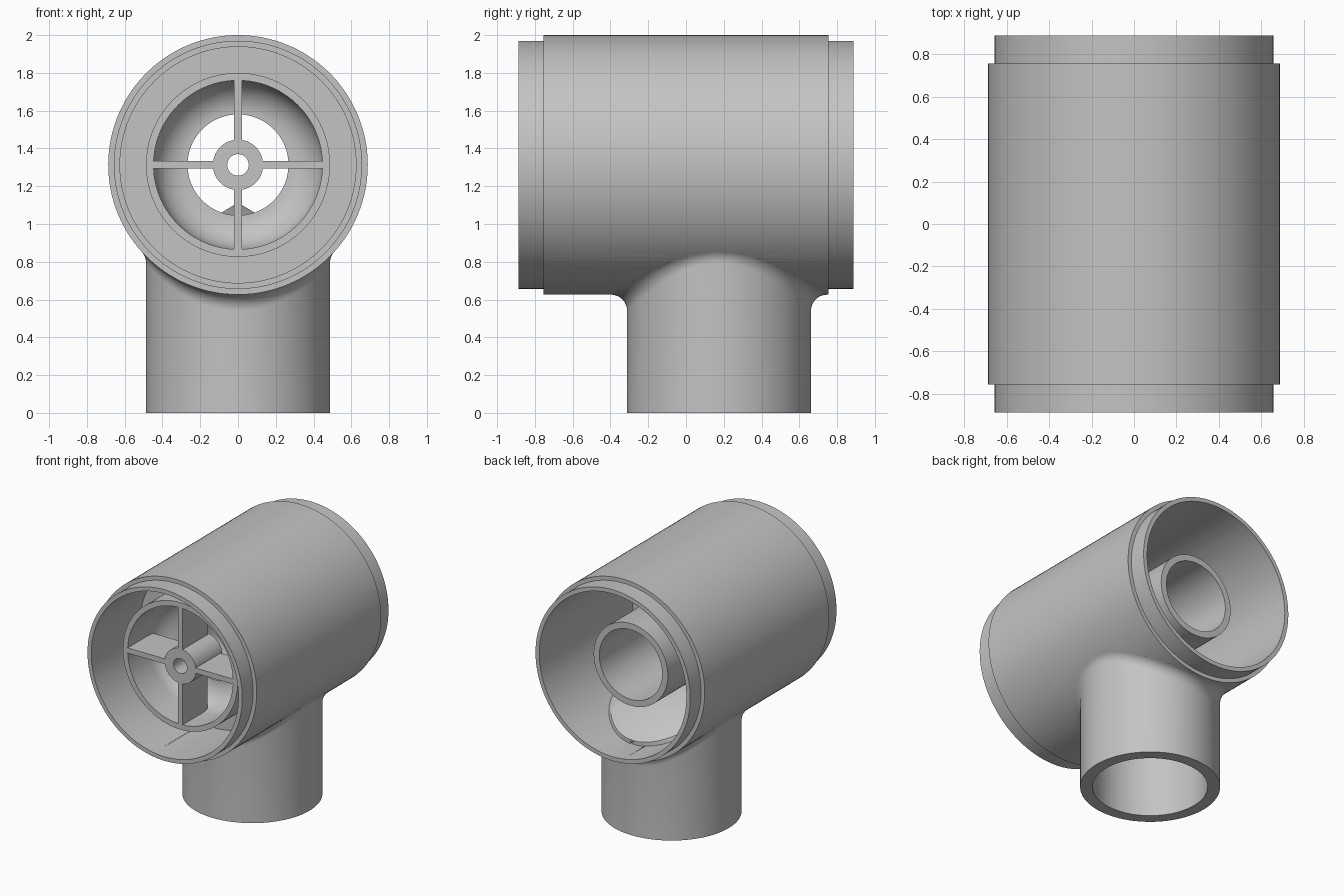
import bpy, bmesh
from math import sin, cos, pi, sqrt, radians
from mathutils import Vector, Matrix

AXIS_Z = 1.313      # height of the horizontal barrel axis
PIPE_Y = 0.175      # position of the vertical pipe axis
SEG = 128

if "Cube" in bpy.data.objects:
    bpy.data.objects.remove(bpy.data.objects["Cube"], do_unlink=True)

grey = bpy.data.materials.new("plain_grey")
grey.use_nodes = True
colour = (0.55, 0.55, 0.55, 1)
grey.diffuse_color = colour
grey.node_tree.nodes["Principled BSDF"].inputs["Base Color"].default_value = colour


def make_object(name, bm):
    bmesh.ops.remove_doubles(bm, verts=bm.verts, dist=1e-5)
    bmesh.ops.recalc_face_normals(bm, faces=bm.faces)
    mesh = bpy.data.meshes.new(name)
    bm.to_mesh(mesh)
    bm.free()
    mesh.materials.append(grey)
    ob = bpy.data.objects.new(name, mesh)
    bpy.context.collection.objects.link(ob)
    return ob


def bridge(bm, a, b):
    for i in range(len(a)):
        j = (i + 1) % len(a)
        quad = list(dict.fromkeys((a[i], a[j], b[j], b[i])))
        bm.faces.new(quad)


def lathe(name, profile):
    """Turn a closed (radius, y) profile around the barrel axis."""
    bm = bmesh.new()
    rings = []
    for r, y in profile:
        if r == 0:
            rings.append([bm.verts.new((0, y, AXIS_Z))] * SEG)
        else:
            rings.append([bm.verts.new((r * cos(2 * pi * i / SEG), y,
                                        AXIS_Z + r * sin(2 * pi * i / SEG)))
                          for i in range(SEG)])
    for k, ring in enumerate(rings):
        nxt = rings[(k + 1) % len(rings)]
        if not (profile[k][0] == 0 and profile[(k + 1) % len(rings)][0] == 0):
            bridge(bm, ring, nxt)
    return make_object(name, bm)


def flared_pipe(name, pipe_r, barrel_r, fillet, bottom, steps=10):
    """Vertical pipe solid that blends into a barrel with a rolling-ball fillet."""
    bm = bmesh.new()
    rows = [[] for _ in range(steps + 3)]
    for i in range(SEG):
        c, s = cos(2 * pi * i / SEG), sin(2 * pi * i / SEG)
        reach = pipe_r + fillet
        x = reach * c
        drop = sqrt((barrel_r + fillet) ** 2 - x * x)
        ball = Vector((x, PIPE_Y + reach * s, AXIS_Z - drop))
        to_pipe = Vector((-c, -s, 0))
        to_barrel = Vector((-x, 0, drop)).normalized()
        rows[0].append(bm.verts.new((pipe_r * c, PIPE_Y + pipe_r * s, bottom)))
        for k in range(steps + 1):
            rows[k + 1].append(bm.verts.new(
                ball + fillet * to_pipe.slerp(to_barrel, k / steps)))
        rows[-1].append(bm.verts.new(ball + to_barrel * (fillet + 0.03)))
    for a, b in zip(rows, rows[1:]):
        bridge(bm, a, b)
    for row, height in ((rows[0], bottom), (rows[-1], AXIS_Z - 0.2)):
        tip = bm.verts.new((0, PIPE_Y, height))
        bridge(bm, row, [tip] * SEG)
    return make_object(name, bm)


def combine(target, tool, operation):
    mod = target.modifiers.new(operation, 'BOOLEAN')
    mod.operation, mod.solver, mod.object = operation, 'EXACT', tool
    bpy.context.view_layer.objects.active = target
    bpy.ops.object.modifier_apply(modifier=mod.name)
    bpy.data.objects.remove(tool, do_unlink=True)


def smooth(ob):
    bpy.ops.object.select_all(action='DESELECT')
    ob.select_set(True)
    bpy.context.view_layer.objects.active = ob
    bpy.ops.object.shade_smooth_by_angle(angle=radians(30))


# Hollow tee body: stepped barrel, filleted branch pipe, then both bores
body = lathe("tee_body", [(0, -0.887), (0.657, -0.887), (0.657, -0.755),
                          (0.687, -0.755), (0.687, 0.755), (0.657, 0.755),
                          (0.657, 0.887), (0, 0.887)])
combine(body, flared_pipe("branch_pipe", 0.487, 0.687, 0.085, 0), 'UNION')
combine(body, lathe("barrel_bore", [(0, -1), (0.625, -1), (0.625, 1), (0, 1)]),
        'DIFFERENCE')
combine(body, flared_pipe("branch_bore", 0.40, 0.625, 0.065, -0.1), 'DIFFERENCE')

# Inner cup with bowl floor, dividing wall and rear tube
bowl = [(0.267 + 0.18 * sin(a), -0.46 + 0.18 * cos(a))
        for a in (pi / 2 * k / 14 for k in range(15))]
insert = lathe("cup_and_inner_tube",
               [(0.447, -0.70), (0.487, -0.70), (0.487, -0.30), (0.63, -0.30),
                (0.63, -0.24), (0.315, -0.24), (0.315, 0.67), (0.267, 0.67)] + bowl)

# Guide hub held by four spokes
hub = lathe("guide_hub", [(0.057, -0.70), (0.133, -0.70),
                          (0.133, -0.38), (0.057, -0.38)])
bm = bmesh.new()
for k in range(4):
    place = (Matrix.Translation((0, -0.55, AXIS_Z)) @ Matrix.Rotation(k * pi / 2, 4, 'Y')
             @ Matrix.Translation((0.29, 0, 0)) @ Matrix.Diagonal((0.34, 0.30, 0.04, 1)))
    bmesh.ops.create_cube(bm, size=1, matrix=place)
spokes = make_object("guide_spokes", bm)

for ob in (body, insert, hub):
    smooth(ob)
